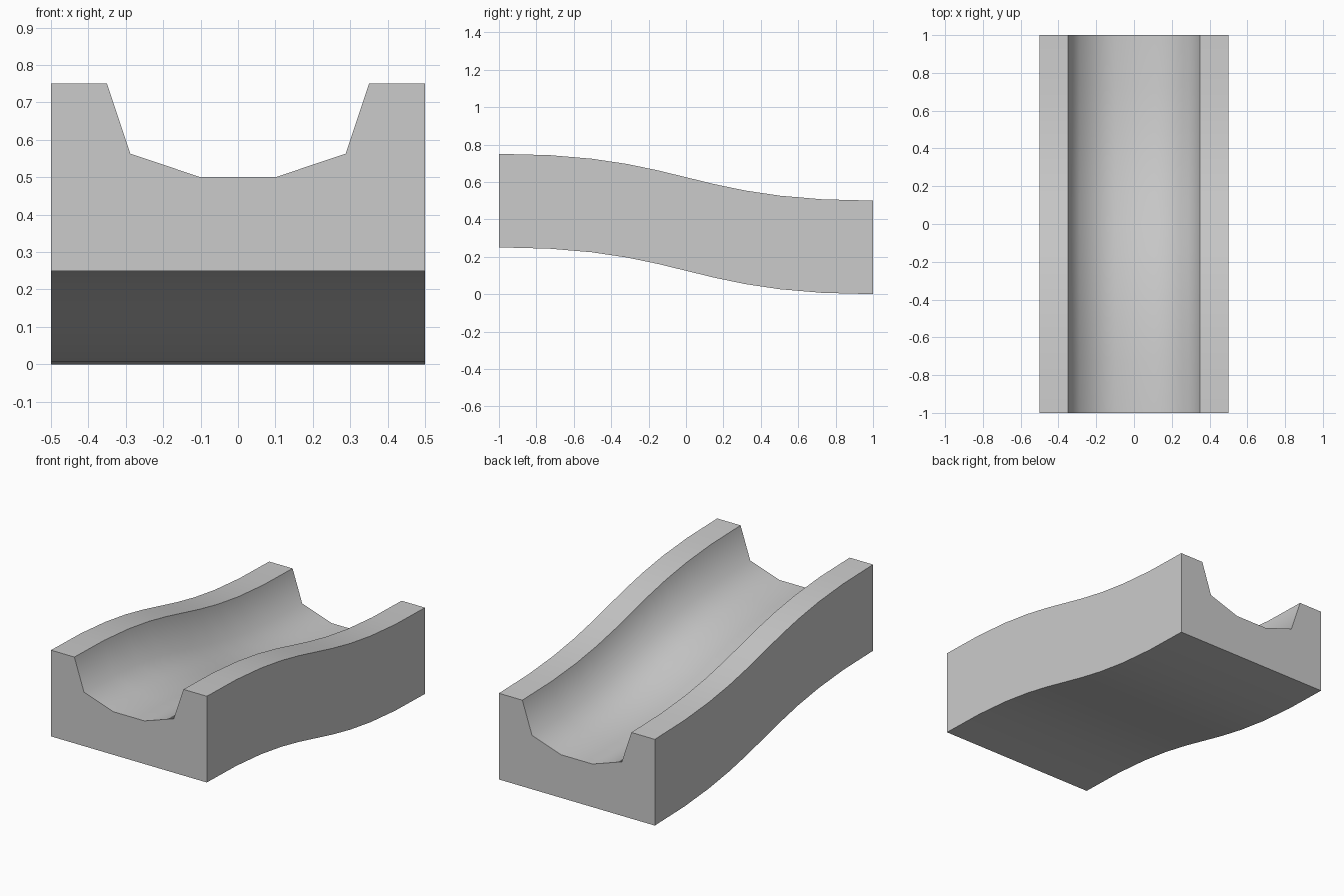
import bpy, bmesh, math

if "Cube" in bpy.data.objects:
    bpy.data.objects.remove(bpy.data.objects["Cube"])

# Right half of the cross-section, from channel floor round to the underside
half = [(0.1, 0.25), (0.288, 0.313), (0.35, 0.5), (0.5, 0.5), (0.5, 0.0)]
profile = half + [(-x, z) for x, z in reversed(half)]

# S-shaped path: a cubic bezier in the y-z plane
STEPS, DROP = 10, 0.25
path = []
for i in range(STEPS + 1):
    t = i / STEPS
    path.append((t**3 - (1 - t)**3, DROP * (1 - 3 * t**2 + 2 * t**3)))

# Sweep the upright profile along the path
bm = bmesh.new()
rings = [[bm.verts.new((x, y, z + dz)) for x, z in profile] for y, dz in path]
n = len(profile)
for a, b in zip(rings, rings[1:]):
    for i in range(n):
        j = (i + 1) % n
        bm.faces.new((a[i], a[j], b[j], b[i]))

# End caps
bm.faces.new(rings[0])
bm.faces.new(rings[-1])
bmesh.ops.recalc_face_normals(bm, faces=bm.faces)

mesh = bpy.data.meshes.new("sloped_channel_track")
bm.to_mesh(mesh)
bm.free()
track = bpy.data.objects.new("sloped_channel_track", mesh)
bpy.context.collection.objects.link(track)

# Smooth channel, crisp outer edges
bpy.context.view_layer.objects.active = track
track.select_set(True)
bpy.ops.object.shade_smooth_by_angle(angle=math.radians(62))
